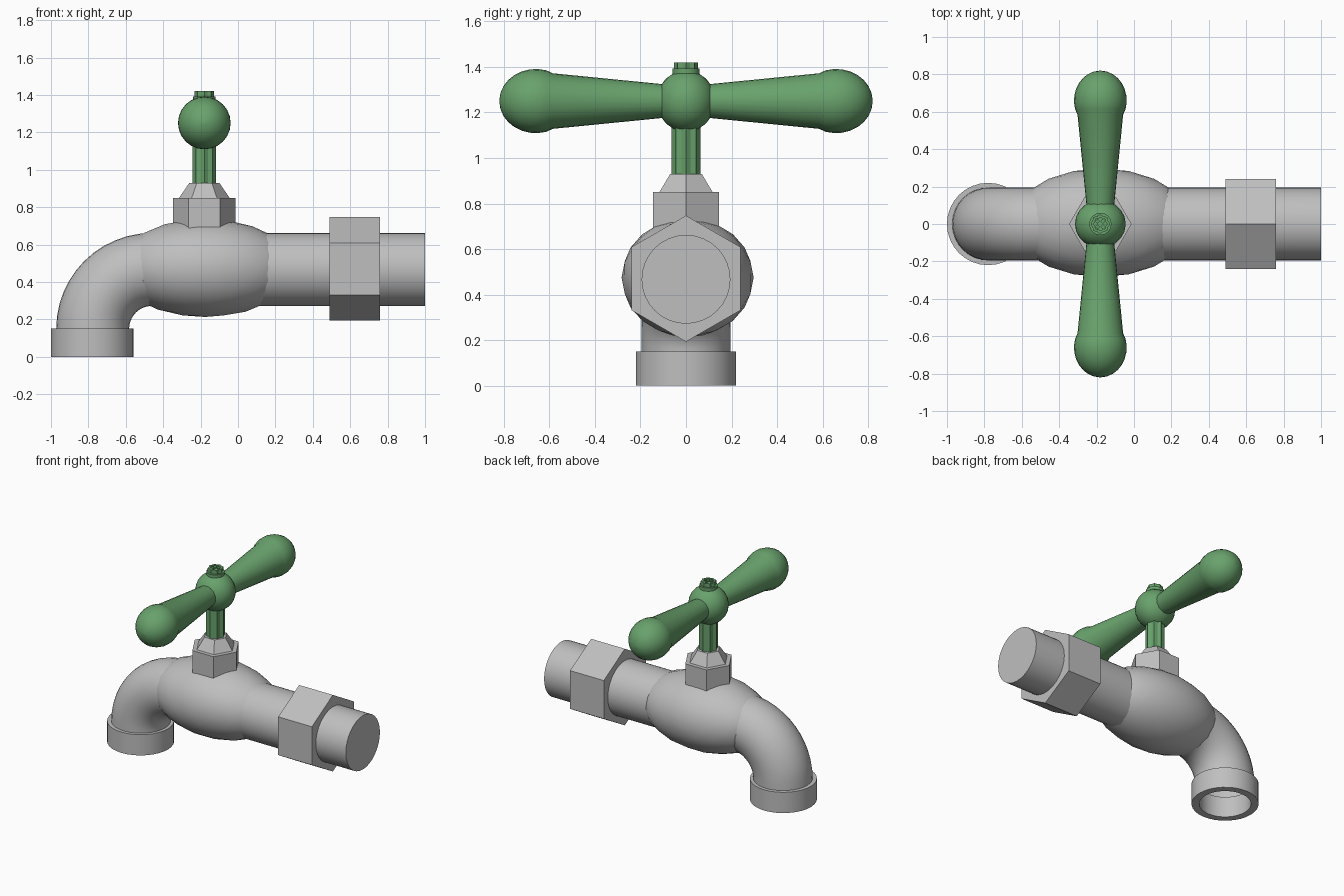
import bpy
import bmesh
from math import cos, sin, pi, radians
from mathutils import Matrix, Vector

default = bpy.data.objects.get("Cube")
if default:
    bpy.data.objects.remove(default, do_unlink=True)


def make_material(name, colour):
    m = bpy.data.materials.new(name)
    m.use_nodes = True
    m.diffuse_color = colour
    bsdf = m.node_tree.nodes["Principled BSDF"]
    bsdf.inputs["Base Color"].default_value = colour
    return m


METAL = make_material("grey_metal", (0.52, 0.52, 0.52, 1))
GREEN = make_material("green_paint", (0.14, 0.36, 0.15, 1))
STEM_X = -0.18
PIPE_Z = 0.467
PIPE_R = 0.195
HANDLE_Z = 1.25


def finish(name, bm, material, angle=30):
    bmesh.ops.recalc_face_normals(bm, faces=bm.faces)
    mesh = bpy.data.meshes.new(name)
    bm.to_mesh(mesh)
    bm.free()
    mesh.materials.append(material)
    mesh.polygons.foreach_set("use_smooth", [True] * len(mesh.polygons))
    mesh.set_sharp_from_angle(angle=radians(angle))
    obj = bpy.data.objects.new(name, mesh)
    bpy.context.collection.objects.link(obj)
    return obj


def bridge(bm, rings, closed=False):
    """Join successive vertex rings with quads."""
    pairs = list(zip(rings, rings[1:]))
    if closed:
        pairs.append((rings[-1], rings[0]))
    for a, b in pairs:
        n = len(a)
        for i in range(n):
            j = (i + 1) % n
            bm.faces.new((a[i], a[j], b[j], b[i]))


def turned(name, profile, material, place, sides=32, closed=False, flute=1.0, angle=30):
    """Turn a (radius, height) profile about z; flute scales every other corner."""
    bm = bmesh.new()
    rings = []
    for r, h in profile:
        ring = []
        for i in range(sides):
            a = 2 * pi * i / sides
            k = r * (flute if i % 2 else 1)
            ring.append(bm.verts.new((k * cos(a), k * sin(a), h)))
        rings.append(ring)
    bridge(bm, rings, closed)
    if not closed:
        bm.faces.new(rings[0])
        bm.faces.new(rings[-1])
    bm.transform(place)
    return finish(name, bm, material, angle)


def ball(name, centre, radii, material, detail=3):
    bm = bmesh.new()
    bmesh.ops.create_icosphere(bm, subdivisions=detail, radius=1)
    bm.transform(Matrix.Translation(centre) @ Matrix.Diagonal((*radii, 1)))
    return finish(name, bm, material)


# Pipe: spout bend swept into the straight inlet, open at the spout
bm = bmesh.new()
BEND_X, BEND_Z, BEND_R, SEGS = -0.46, 0.15, 0.317, 32
stations = []
for s in range(13):
    t = s / 12 * pi / 2
    out = Vector((-cos(t), 0, sin(t)))
    stations.append((Vector((BEND_X, 0, BEND_Z)) + out * BEND_R, out))
stations.append((Vector((1, 0, PIPE_Z)), Vector((0, 0, 1))))
rings = []
for centre, out in stations:
    ring = []
    for i in range(SEGS):
        a = 2 * pi * i / SEGS
        offset = out * cos(a) + Vector((0, sin(a), 0))
        ring.append(bm.verts.new(centre + offset * PIPE_R))
    rings.append(ring)
bridge(bm, rings)
bm.faces.new(rings[-1])
finish("pipe", bm, METAL)

# Hollow collar at the mouth of the spout
turned("spout_collar", [(0.17, 0.15), (0.17, 0), (0.22, 0), (0.22, 0.15)],
       METAL, Matrix.Translation((-0.78, 0, 0)), closed=True)

# Swollen valve body
ball("valve_body", (-0.175, 0.007, 0.475), (0.48, 0.29, 0.262), METAL)

# Hexagonal union nut on the inlet
turned("inlet_nut", [(0.277, 0.49), (0.277, 0.76)], METAL,
       Matrix.Translation((0, 0, 0.47)) @ Matrix.Rotation(pi / 2, 4, "Y"), sides=6)

# Bonnet: hexagonal nut with a tapered top
on_stem = Matrix.Translation((STEM_X, 0, 0))
turned("bonnet_nut", [(0.167, 0.6), (0.167, 0.85)], METAL, on_stem, sides=6)
turned("bonnet_taper", [(0.135, 0.85), (0.08, 0.93)], METAL, on_stem, sides=6)

# Fluted stem
turned("stem", [(0.063, 0.9), (0.063, 1.2)], GREEN, on_stem, sides=16, flute=0.84, angle=15)

# Handle: hub and two flared arms with rounded ends
ball("handle_hub", (STEM_X, 0, HANDLE_Z), (0.136, 0.128, 0.136), GREEN)
for side, label in ((1, "back"), (-1, "front")):
    place = (Matrix.Translation((STEM_X, 0, HANDLE_Z))
             @ Matrix.Rotation(-side * pi / 2, 4, "X"))
    arm = [(0.07, 0.06), (0.122, 0.585)]
    for s in range(1, 10):
        t = radians(120 - 13.2 * s)
        arm.append((0.141 * sin(t), 0.66 + 0.16 * cos(t)))
    turned("handle_arm_" + label, arm + [(0.002, 0.82)], GREEN, place, sides=24)

# Washer and lobed screw head
turned("screw_washer", [(0.06, 1.35), (0.06, 1.392)], GREEN, on_stem, sides=16)
turned("screw_head", [(0.052, 1.39), (0.052, 1.42), (0.036, 1.42), (0.036, 1.405)],
       GREEN, on_stem, sides=16, flute=0.86, angle=15)

# Four raised blocks leaving a cross-shaped slot in the screw head
bm = bmesh.new()
for i in range(4):
    turn = Matrix.Rotation(i * pi / 2 + pi / 4, 4, "Z")
    shape = Matrix.Translation((0.021, 0, 1.41)) @ Matrix.Diagonal((0.02, 0.02, 0.016, 1))
    bmesh.ops.create_cube(bm, size=1, matrix=on_stem @ turn @ shape)
finish("screw_slot_blocks", bm, GREEN)
